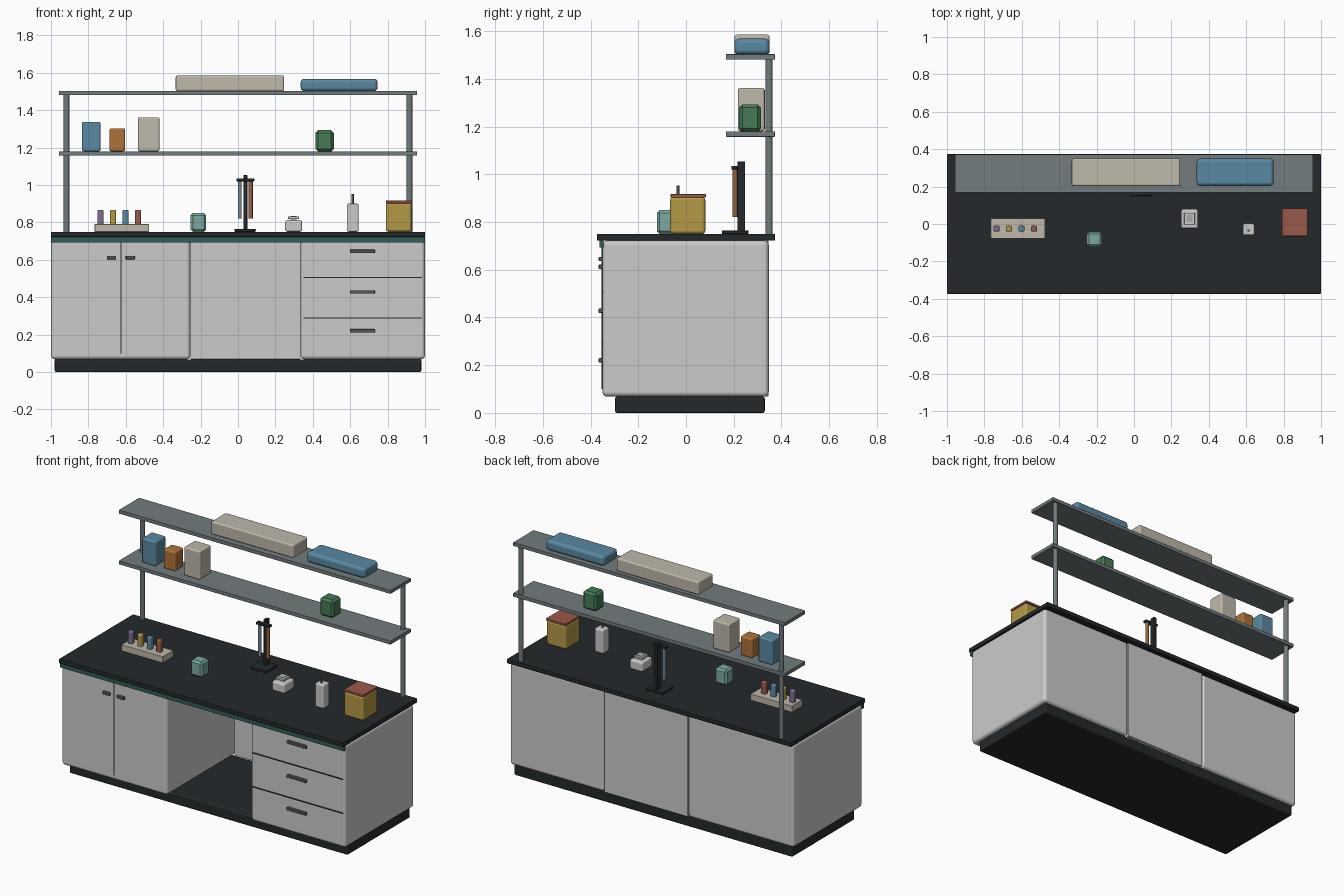
import bpy

mats = {}
COLORS = {
    "black": (0.018, 0.022, 0.024), "teal_trim": (0.03, 0.11, 0.1), "steel": (0.17, 0.2, 0.21),
    "dark_metal": (0.09, 0.095, 0.1), "beige": (0.52, 0.48, 0.4), "blue": (0.1, 0.25, 0.36),
    "orange": (0.42, 0.17, 0.04), "green": (0.06, 0.2, 0.09), "aqua": (0.2, 0.4, 0.37),
    "yellow": (0.45, 0.32, 0.06), "red": (0.33, 0.1, 0.07), "purple": (0.2, 0.16, 0.27),
    "brown": (0.3, 0.13, 0.05), "pale_green": (0.35, 0.45, 0.38), "slate": (0.18, 0.25, 0.3),
}


def finish(ob, name, color):
    ob.name = name
    if color:
        if color not in mats:
            mats[color] = bpy.data.materials.new(color)
            mats[color].diffuse_color = (*COLORS[color], 1)
        ob.data.materials.append(mats[color])
    return ob


def box(name, x, y, z, color=None, bevel=0.0, seg=3):
    """Box from (min, max) ranges, with optional rounded edges."""
    bpy.ops.mesh.primitive_cube_add(size=1, location=[sum(r) / 2 for r in (x, y, z)])
    ob = bpy.context.object
    ob.scale = [r[1] - r[0] for r in (x, y, z)]
    bpy.ops.object.transform_apply(location=False, rotation=False, scale=True)
    if bevel:
        bpy.ops.object.shade_smooth_by_angle()
        m = ob.modifiers.new("bevel", "BEVEL")
        m.width, m.segments = bevel, seg
        m.harden_normals = seg > 1
        if seg == 1:
            bpy.ops.object.shade_flat()
    return finish(ob, name, color)


def rod(name, x, y, z, radius, color=None):
    bpy.ops.mesh.primitive_cylinder_add(vertices=16, radius=radius, depth=z[1] - z[0],
                                        location=(x, y, sum(z) / 2))
    bpy.ops.object.shade_smooth_by_angle()
    return finish(bpy.context.object, name, color)


# Base cabinets, knee space and worktop
box("plinth", (-0.98, 0.98), (-0.297, 0.33), (0, 0.068), "black", 0.008)
box("left_cabinet", (-1, -0.255), (-0.35, 0.347), (0.068, 0.722), None, 0.02)
box("right_cabinet", (0.335, 1), (-0.35, 0.347), (0.068, 0.722), None, 0.02)
box("knee_space_back_panel", (-0.255, 0.335), (0.325, 0.345), (0.068, 0.722), None, 0.004)
box("worktop", (-1, 1), (-0.373, 0.373), (0.722, 0.75), "black", 0.003, 2)
box("worktop_front_trim", (-1, 1), (-0.362, -0.345), (0.692, 0.722), "teal_trim")

# Doors and drawers: seams and pulls
box("door_seam", (-0.629, -0.623), (-0.354, -0.345), (0.1, 0.692), "black")
for i, z in enumerate((0.289, 0.505)):
    box(f"drawer_seam_{i}", (0.35, 0.985), (-0.354, -0.345), (z - 0.003, z + 0.003), "black")
pulls = [(-0.676, 0.612, 0.05), (-0.576, 0.612, 0.05),
         (0.665, 0.645, 0.135), (0.665, 0.428, 0.135), (0.665, 0.22, 0.135)]
for i, (x, z, w) in enumerate(pulls):
    box(f"pull_{i}", (x - w / 2, x + w / 2), (-0.366, -0.346), (z - 0.009, z + 0.009),
        "dark_metal", 0.003, 2)

# Overhead shelving
for s, side in ((-1, "left"), (1, "right")):
    rod(f"{side}_shelf_post", s * 0.917, 0.348, (0.745, 1.485), 0.015, "steel")
for name, z in (("lower_shelf", 1.157), ("upper_shelf", 1.48)):
    box(name, (-0.957, 0.957), (0.167, 0.372), (z, z + 0.023), "steel", 0.002, 2)

# Things on the shelves
box("long_storage_box", (-0.333, 0.247), (0.203, 0.35), (1.502, 1.585), "beige", 0.01)
box("blue_storage_box", (0.335, 0.747), (0.203, 0.35), (1.502, 1.568), "blue", 0.02)
box("blue_jar", (-0.835, -0.735), (0.222, 0.325), (1.18, 1.337), "blue", 0.01)
box("orange_jar", (-0.687, -0.603), (0.23, 0.315), (1.18, 1.303), "orange", 0.01)
box("beige_jar", (-0.535, -0.42), (0.217, 0.33), (1.18, 1.362), "beige", 0.01)
box("green_jar", (0.415, 0.512), (0.222, 0.314), (1.178, 1.293), "green", 0.014, 1)

# Tube rack
box("tube_rack", (-0.767, -0.475), (-0.078, 0.03), (0.75, 0.791), "beige", 0.003, 2)
for i, color in enumerate(("purple", "yellow", "blue", "red")):
    x = -0.735 + i * 0.0667
    box(f"tube_{i}", (x - 0.016, x + 0.016), (-0.041, -0.009), (0.785, 0.867), color, 0.008)

# Small aqua jar
box("aqua_jar", (-0.253, -0.17), (-0.122, -0.042), (0.75, 0.85), "aqua", 0.012, 1)

# Instrument stand with two hanging tools
box("stand_base", (-0.02, 0.095), (0.15, 0.262), (0.75, 0.764), "black", 0.003, 2)
box("stand_column", (0.029, 0.05), (0.215, 0.248), (0.76, 1.053), "black", 0.003, 2)
box("stand_bar", (-0.008, 0.087), (0.19, 0.218), (1.02, 1.035), "black", 0.003, 2)
rod("grey_hanging_tool", 0.01, 0.205, (0.82, 1.022), 0.01, "slate")
rod("brown_hanging_tool", 0.068, 0.205, (0.82, 1.022), 0.011, "brown")

# Small balance
box("balance_body", (0.252, 0.343), (-0.024, 0.08), (0.75, 0.812), None, 0.012)
box("balance_neck", (0.28, 0.314), (0.01, 0.047), (0.805, 0.822))
box("balance_pan", (0.268, 0.326), (-0.003, 0.06), (0.818, 0.832), None, 0.003, 2)
box("balance_pan_insert", (0.28, 0.314), (0.01, 0.047), (0.83, 0.834), "pale_green")

# Dispenser bottle
box("bottle", (0.582, 0.644), (-0.06, 0.002), (0.75, 0.9), None, 0.008)
rod("bottle_stem", 0.613, -0.034, (0.89, 0.952), 0.006, "dark_metal")

# Lidded canister
box("canister", (0.79, 0.928), (-0.067, 0.081), (0.75, 0.905), "yellow", 0.014)
box("canister_lid", (0.79, 0.928), (-0.065, 0.083), (0.902, 0.917), "red", 0.003, 2)
